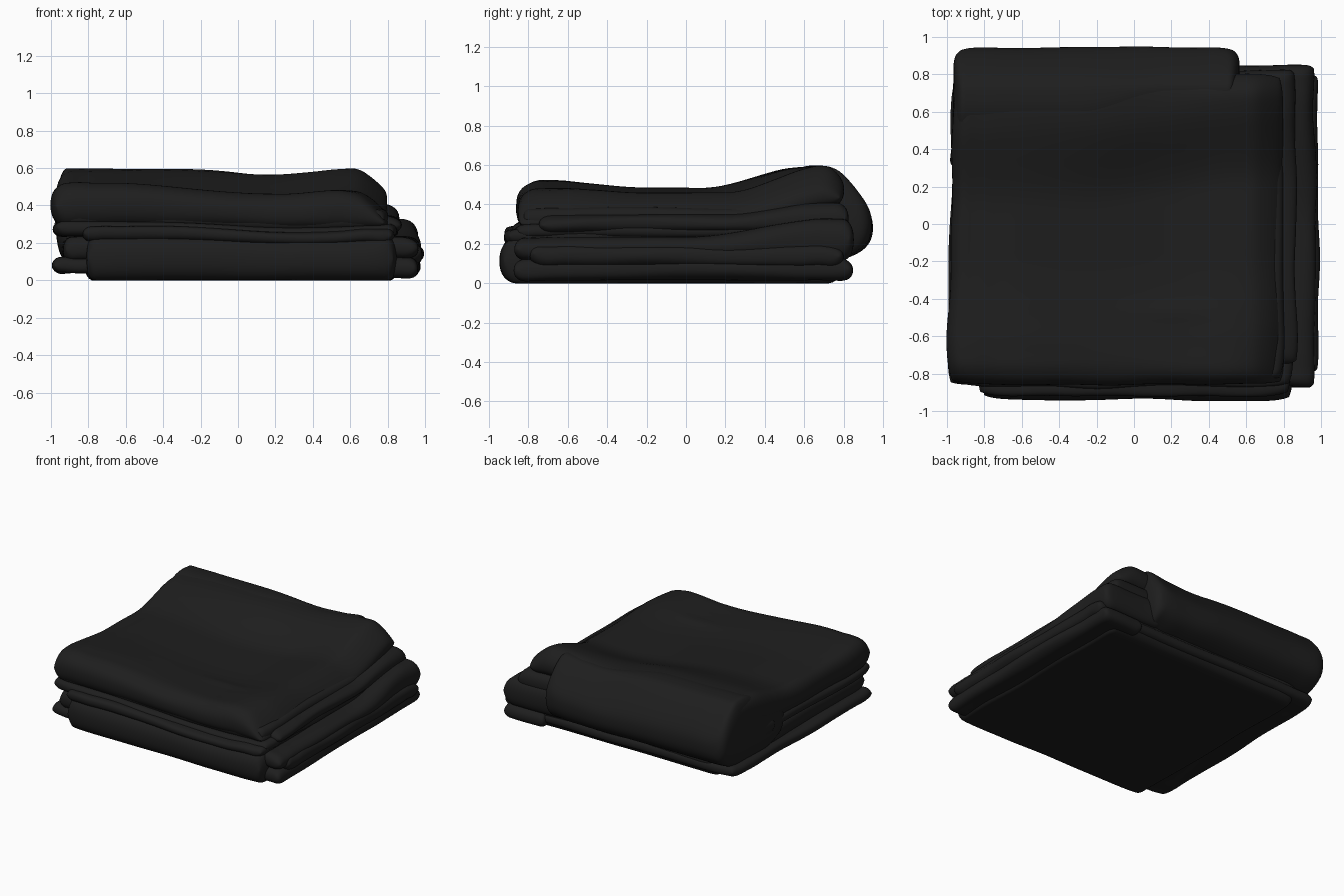
import bpy, bmesh, math
from mathutils import Vector, noise

if "Cube" in bpy.data.objects:
    bpy.data.objects.remove(bpy.data.objects["Cube"])

cloth = bpy.data.materials.new("charcoal_cloth")
cloth.use_nodes = True
COLOR = (0.013, 0.013, 0.013, 1)
cloth.diffuse_color = COLOR
bsdf = cloth.node_tree.nodes["Principled BSDF"]
bsdf.inputs["Base Color"].default_value = COLOR
bsdf.inputs["Roughness"].default_value = 0.9


def smooth(a, b, t):
    t = max(0, min(1, (t - a) / (b - a)))
    return t * t * (3 - 2 * t)


def bump(x, y, cx, cy, sx, sy):
    return math.exp(-((x - cx) / sx) ** 2 - ((y - cy) / sy) ** 2)


def rounding(dist, radius):
    """Thickness of a soft fold at a distance from its edge."""
    t = 1 - min(1, max(0, dist) / radius)
    return max(0, 1 - t ** 2.3) ** (1 / 2.3)


def fold(name, xr, yr, lo, hi, rx=0.06, ry=0.06, wave=0.02, wrinkle=0.012,
         corner=0.025, slant=0.015, n=60):
    """Soft folded layer between two height functions, closed by round edges."""
    bm = bmesh.new()
    seed = sum(map(ord, name)) * 0.137
    cx, hx = sum(xr) / 2, (xr[1] - xr[0]) / 2
    cy, hy = sum(yr) / 2, (yr[1] - yr[0]) / 2
    top, low = [], []
    for i in range(n + 1):
        u = math.sin(math.pi * (i / n - 0.5))
        top.append([])
        low.append([])
        for j in range(n + 1):
            v = math.sin(math.pi * (j / n - 0.5))
            # Rounded corners, slanted left edge and gently wandering edges
            x = cx + hx * u * (1 - corner * v ** 16)
            y = cy + hy * v * (1 - corner * u ** 16)
            x += slant * v * max(0, -u) ** 4
            x += wave * abs(u) ** 8 * noise.noise(Vector((seed, y * 2.5, u)))
            y += wave * abs(v) ** 8 * noise.noise(Vector((x * 2.5, seed, v)))
            f = rounding(hx * (1 - abs(u)), rx) * rounding(hy * (1 - abs(v)), ry)
            a, b = lo(x, y), hi(x, y)
            # Creases run along whichever edge is nearest
            along_x = noise.noise(Vector((x * 1.6, y * 9, seed)))
            along_y = noise.noise(Vector((x * 9, y * 1.6, seed)))
            crease = wrinkle * (along_x * v ** 4 + along_y * u ** 4)
            mid = (a + b) / 2 + crease
            half = (b - a) / 2
            t = bm.verts.new((x, y, max(0, mid + half * f)))
            top[i].append(t)
            rim = i in (0, n) or j in (0, n)
            low[i].append(t if rim else bm.verts.new((x, y, max(0, mid - half * f))))
    for i in range(n):
        for j in range(n):
            for g in (top, low):
                ring = (g[i][j], g[i + 1][j], g[i + 1][j + 1], g[i][j + 1])
                if g is low:
                    ring = ring[::-1]
                if not bm.faces.get(ring):
                    bm.faces.new(ring)
    bmesh.ops.recalc_face_normals(bm, faces=bm.faces)
    for face in bm.faces:
        face.smooth = True
    mesh = bpy.data.meshes.new(name)
    bm.to_mesh(mesh)
    bm.free()
    mesh.materials.append(cloth)
    obj = bpy.data.objects.new(name, mesh)
    bpy.context.collection.objects.link(obj)


def flat(z):
    return lambda x, y: z


def top_height(x, y):
    """Draped upper surface with a raised back ridge and a shallow valley."""
    front = 0.52 - 0.06 * smooth(-0.7, 0.2, x) + 0.035 * smooth(0.25, 0.6, x)
    front -= 0.035 * smooth(-0.7, -0.2, y)
    ridge = 0.59 - 0.025 * bump(x, 0, 0.15, 0, 0.25, 1) + 0.01 * bump(x, 0, 0.6, 0, 0.15, 1)
    shift = 0.12 * smooth(-0.3, 0.7, x)
    k = smooth(0.08 + shift, 0.6 + shift, y)
    z = front * (1 - k) + ridge * k
    z -= 0.1 * smooth(0.72, 0.95, y) + 0.09 * smooth(0.62, 0.82, x)
    # Drooping front corner and a small dimple
    z -= 0.07 * bump(x, y, 0.85, -0.9, 0.25, 0.3)
    return z + 0.012 * bump(x, y, 0.22, -0.47, 0.2, 0.04)


def sag(z, drop):
    """Layer height that dips in the middle of the front edge."""
    return lambda x, y: z - drop * smooth(-0.5, 0.3, x) + drop * 0.6 * smooth(0.4, 0.9, x)


def roll_height(x, y):
    """Emerges early on the left and leaves a crease on the right."""
    s = smooth(-0.3, 0.3, x)
    return top_height(x, y) - 0.03 + 0.036 * smooth(0.45 + 0.12 * s, 0.65 + 0.15 * s, y)


# Bottom fold resting on the ground
fold("bottom_fold", (-0.82, 0.85), (-0.94, 0.8), flat(0), sag(0.24, 0.02), 0.05, 0.09,
     wrinkle=0.004, slant=0)
fold("bottom_flap", (-0.985, 0.9), (-0.86, 0.81), flat(0.04), flat(0.12), 0.05, 0.05)
fold("inner_flap", (-0.935, 0.9), (-0.85, 0.78), flat(0.1), flat(0.23), 0.05, 0.06)

# Stacked side edges of the bottom layers
fold("side_hem_lower", (0.6, 0.97), (-0.875, 0.84), flat(0.015), flat(0.13), 0.07, 0.07)
fold("side_hem_middle", (0.6, 0.985), (-0.8, 0.8), flat(0.08), flat(0.2), 0.08, 0.08)
fold("side_hem_upper", (0.4, 0.97), (-0.865, 0.85), flat(0.12),
     lambda x, y: 0.235 + 0.095 * smooth(0.0, 0.75, y), 0.1, 0.06)

# Thin middle folds, stepping out at the edges
fold("middle_fold", (-0.82, 0.84), (-0.92, 0.78), sag(0.21, 0.015), sag(0.29, 0.03), 0.05, 0.05)
fold("middle_sheet", (-0.975, 0.85), (-0.87, 0.8), sag(0.235, 0.02), sag(0.315, 0.03), 0.06, 0.05)
fold("side_sliver", (0.4, 0.865), (-0.74, 0.82), flat(0.25),
     lambda x, y: 0.35 + 0.06 * smooth(0.2, 0.7, y), 0.1, 0.07)

# Upper fold with its sheet ends
fold("upper_under_sheet", (-0.94, 0.8), (-0.84, 0.76), sag(0.29, 0.03), sag(0.4, 0.03), 0.06, 0.05)
fold("top_fold", (-0.98, 0.8), (-0.86, 0.8),
     lambda x, y: 0.28 - 0.02 * smooth(-0.2, 0.3, x) + 0.12 * smooth(0.3, 0.75, y),
     top_height, 0.09, 0.13)

# Rounded roll wrapping over the back
fold("back_roll", (-0.97, 0.565), (0.15, 0.945), flat(0.1), roll_height, 0.06, 0.3,
     wave=0.012, corner=0.05, slant=0.005)
fold("roll_core", (-0.97, 0.58), (0.3, 0.82), flat(0.2), flat(0.36), 0.05, 0.15)
